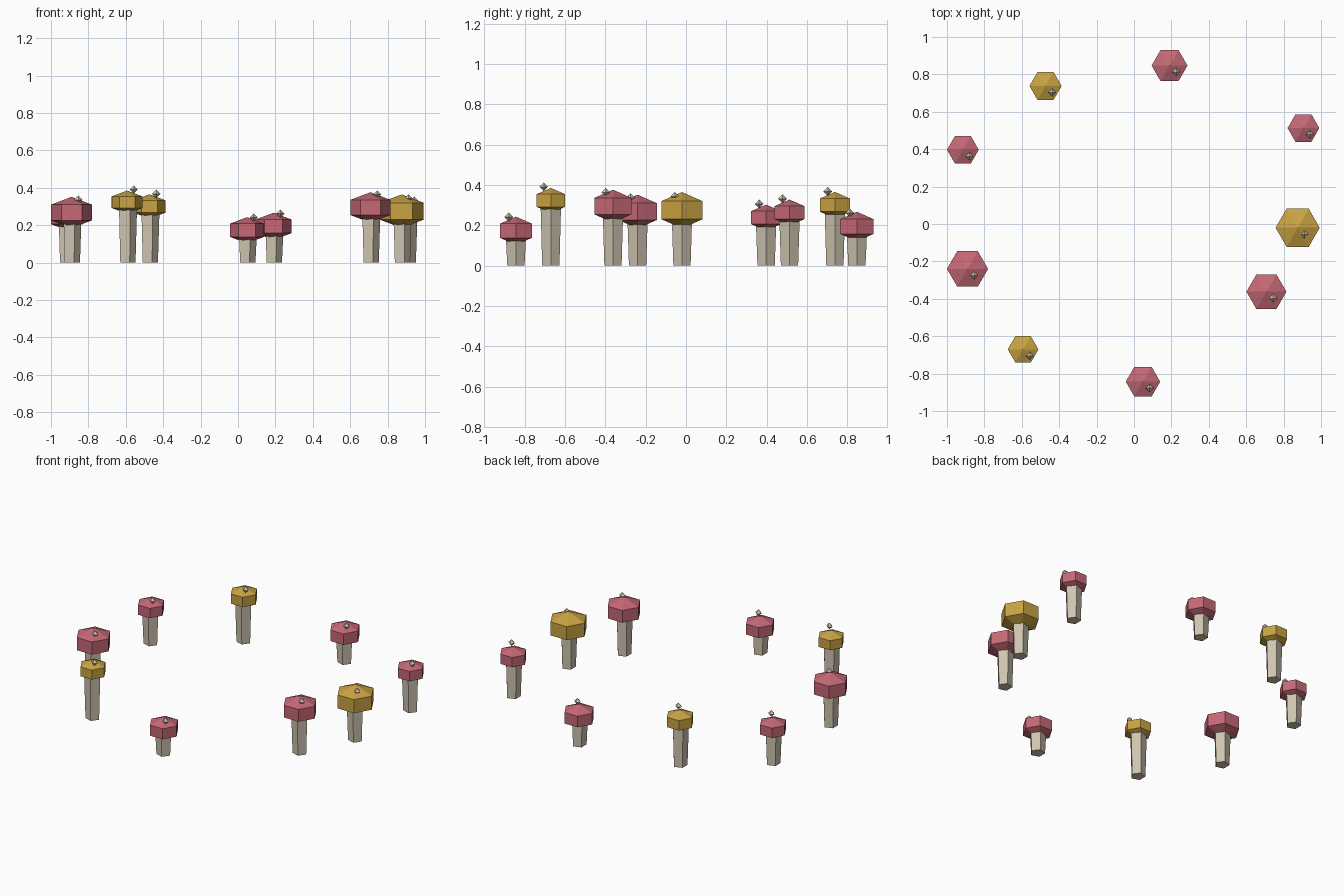
import bpy
import bmesh
import math

cube = bpy.data.objects.get("Cube")
if cube:
    bpy.data.objects.remove(cube, do_unlink=True)


def material(name, srgb):
    color = [((c + 0.055) / 1.055) ** 2.4 for c in srgb] + [1]
    mat = bpy.data.materials.new(name)
    mat.use_nodes = True
    mat.diffuse_color = color
    mat.node_tree.nodes["Principled BSDF"].inputs["Base Color"].default_value = color
    return mat


ROSE = material("rose_cap", (0.77, 0.41, 0.46))
GOLD = material("gold_cap", (0.79, 0.64, 0.26))
CREAM = material("cream_stem", (0.81, 0.77, 0.69))


def turned(name, profile, sides, location, mat):
    """Turn a (radius, z) profile, bottom to top, into a flat-faced solid with a corner on +x."""
    bm = bmesh.new()
    rings = []
    for r, z in profile:
        if r == 0:
            rings.append([bm.verts.new((0, 0, z))] * sides)
        else:
            angles = [math.tau * k / sides for k in range(sides)]
            rings.append([bm.verts.new((r * math.cos(a), r * math.sin(a), z)) for a in angles])
    for low, high in zip(rings, rings[1:]):
        for k in range(sides):
            n = (k + 1) % sides
            corners = dict.fromkeys((low[k], low[n], high[n], high[k]))
            bm.faces.new(list(corners))
    # close any open ends
    for (r, z), ring in zip((profile[0], profile[-1]), (rings[0], rings[-1])):
        if r > 0:
            bm.faces.new(ring)
    bmesh.ops.recalc_face_normals(bm, faces=bm.faces)
    mesh = bpy.data.meshes.new(name)
    bm.to_mesh(mesh)
    bm.free()
    mesh.materials.append(mat)
    obj = bpy.data.objects.new(name, mesh)
    obj.location = location
    bpy.context.collection.objects.link(obj)
    return obj


def mushroom(index, x, y, radius, height, cap_mat):
    # five-sided stem, widening upwards into the cap
    turned(f"stem_{index}", [(0.045, 0), (0.054, height)], 5, (x, y, 0), CREAM)
    # six-sided cap: upright band between two shallow cones
    h = 0.76 * radius
    profile = [(0, -h), (radius, -h / 2), (radius, h / 2), (0, h)]
    turned(f"cap_{index}", profile, 6, (x, y, height), cap_mat)
    # small diamond spot on the cap
    s = 0.022
    turned(f"spot_{index}", [(0, -s), (s, 0), (0, s)], 4,
           (x + 0.036, y - 0.035, height + 0.068), CREAM)


# ring of mushrooms: x, y, cap radius, cap height, colour
RING = [
    (0.875, -0.02, 0.118, 0.275, GOLD),
    (0.906, 0.513, 0.085, 0.263, ROSE),
    (0.19, 0.847, 0.096, 0.194, ROSE),
    (-0.473, 0.738, 0.086, 0.30, GOLD),
    (-0.915, 0.397, 0.085, 0.238, ROSE),
    (-0.89, -0.24, 0.11, 0.268, ROSE),
    (-0.593, -0.67, 0.082, 0.323, GOLD),
    (0.048, -0.843, 0.092, 0.173, ROSE),
    (0.708, -0.362, 0.107, 0.295, ROSE),
]
for i, spec in enumerate(RING, 1):
    mushroom(i, *spec)
